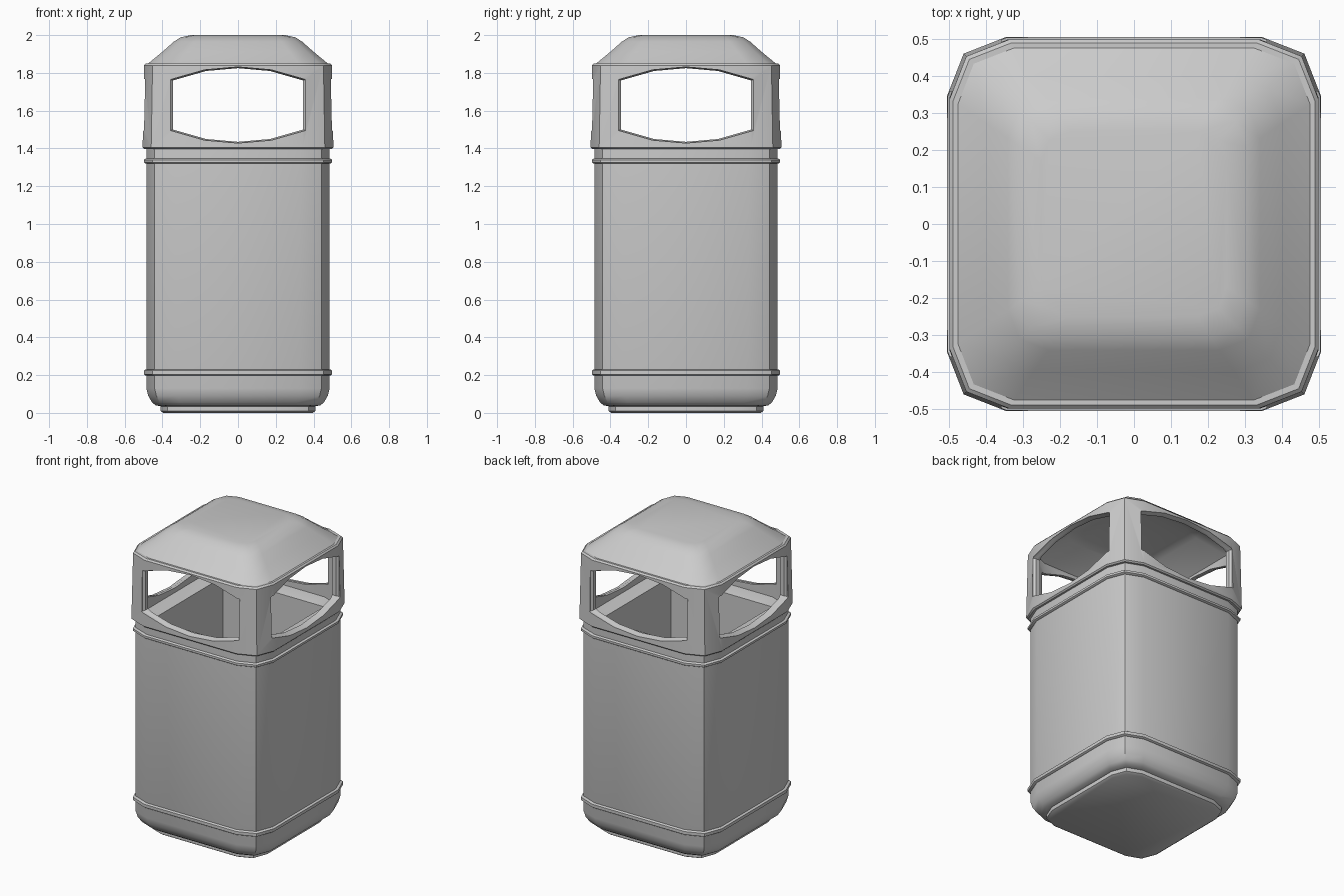
import bpy, bmesh, math
from mathutils import Matrix, Vector

cube = bpy.data.objects.get("Cube")
if cube:
    bpy.data.objects.remove(cube, do_unlink=True)

grey = bpy.data.materials.new("plain grey")
grey.use_nodes = True
grey.diffuse_color = (0.6, 0.6, 0.6, 1)
grey.node_tree.nodes["Principled BSDF"].inputs["Base Color"].default_value = (0.6, 0.6, 0.6, 1)


def ring(w, z, square=False):
    """Rounded square outline of half width w, three points per corner."""
    b = 1.0 if square else 0.91
    corner = [(1, 0.68), (b, b), (0.68, 1)]
    return [Matrix.Rotation(k * math.pi / 2, 3, 'Z') @ Vector((w * x, w * y, z))
            for k in range(4) for x, y in corner]


def loft(bm, rings, closed=False):
    """Bridge rings in order, then cap the ends or join them."""
    loops = [[bm.verts.new(p) for p in r] for r in rings]
    pairs = list(zip(loops, loops[1:]))
    if closed:
        pairs.append((loops[-1], loops[0]))
    for a, b in pairs:
        n = len(a)
        for i in range(n):
            j = (i + 1) % n
            bm.faces.new((a[i], a[j], b[j], b[i]))
    if not closed:
        bm.faces.new(loops[0][::-1])
        bm.faces.new(loops[-1])


def finish(name, bm):
    bmesh.ops.recalc_face_normals(bm, faces=bm.faces)
    mesh = bpy.data.meshes.new(name)
    bm.to_mesh(mesh)
    bm.free()
    obj = bpy.data.objects.new(name, mesh)
    bpy.context.collection.objects.link(obj)
    mesh.materials.append(grey)
    return obj


def smooth(obj):
    bpy.ops.object.select_all(action='DESELECT')
    obj.select_set(True)
    bpy.context.view_layer.objects.active = obj
    bpy.ops.object.shade_smooth_by_angle(angle=math.radians(35))


# Foot plinth, rounded base, walls and the square inner well
bm = bmesh.new()
outside = [(0.395, 0), (0.41, 0.01), (0.41, 0.035), (0.435, 0.04), (0.455, 0.055),
           (0.475, 0.09), (0.485, 0.13), (0.485, 1.405), (0.455, 1.405)]
well = [(0.37, 1.39), (0.37, 0.08)]
loft(bm, [ring(w, z) for w, z in outside] + [ring(w, z, True) for w, z in well])
smooth(finish("bin_body", bm))

# Raised trim bands around the body
for name, low, high in (("lower_band", 0.198, 0.23), ("upper_band", 1.32, 1.346)):
    bm = bmesh.new()
    section = [(0.475, low), (0.49, low), (0.498, low + 0.006),
               (0.498, high - 0.006), (0.49, high), (0.475, high)]
    loft(bm, [ring(w, z) for w, z in section], closed=True)
    smooth(finish(name, bm))

# Hollow hood with a domed roof
bm = bmesh.new()
inside = [(0.25, 1.965), (0.31, 1.95), (0.46, 1.84), (0.46, 1.398)]
outside = [(0.497, 1.398), (0.505, 1.406), (0.497, 1.84), (0.488, 1.85), (0.475, 1.85),
           (0.40, 1.912), (0.34, 1.965), (0.305, 1.988), (0.25, 2.0)]
loft(bm, [ring(w, z) for w, z in inside + outside])
hood = finish("hood", bm)

# Bowed openings with a stepped rim, one on each side
quarter = [(0.345, 0.13), (0.17, 0.18), (0, 0.195)]
half = quarter + [(-x, z) for x, z in quarter[-2::-1]]
outline = half + [(-x, -z) for x, z in half]
bm = bmesh.new()
for k in range(4):
    turn = Matrix.Rotation(k * math.pi / 2, 3, 'Z')
    loft(bm, [[turn @ Vector((x * s, y, 1.63 + z * s)) for x, z in outline]
              for y, s in ((-0.6, 1.035), (-0.49, 1.035), (-0.478, 1), (-0.4, 1))])
cutter = finish("opening_cutter", bm)
cutter.hide_render = True
cutter.hide_viewport = True

cut = hood.modifiers.new("openings", 'BOOLEAN')
cut.operation = 'DIFFERENCE'
cut.solver = 'EXACT'
cut.object = cutter
bpy.context.view_layer.update()
bpy.ops.object.select_all(action='DESELECT')
hood.select_set(True)
bpy.context.view_layer.objects.active = hood
bpy.ops.object.modifier_apply(modifier=cut.name)
bpy.data.objects.remove(cutter, do_unlink=True)
smooth(hood)
